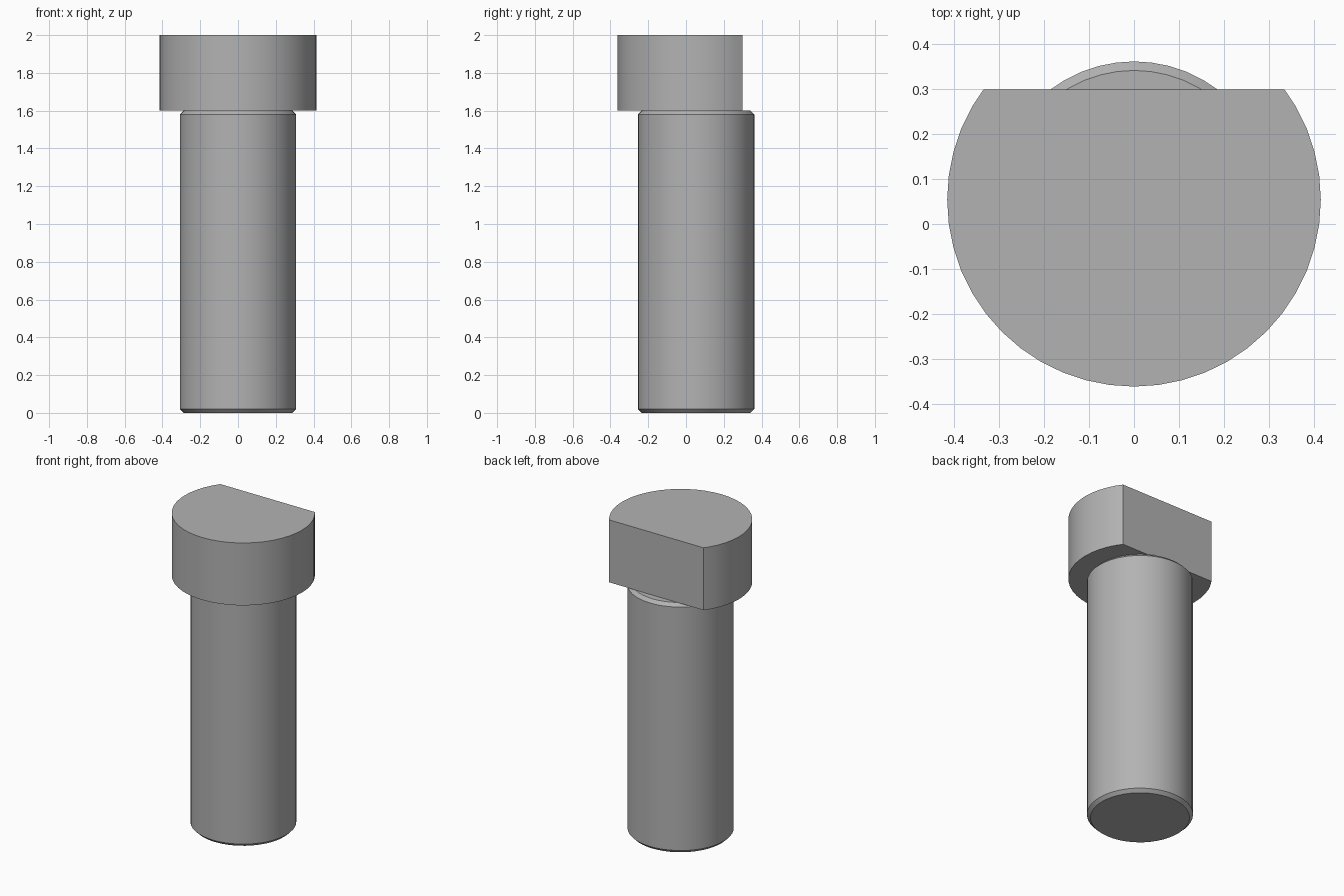
import bpy
import bmesh
from math import radians
from mathutils import Vector

cube = bpy.data.objects.get("Cube")
if cube:
    bpy.data.objects.remove(cube, do_unlink=True)

AXIS_Y = 0.054
SIDES = 48

steel = bpy.data.materials.new("plain grey")
steel.use_nodes = True
grey = (0.45, 0.45, 0.45, 1)
steel.diffuse_color = grey
steel.node_tree.nodes["Principled BSDF"].inputs["Base Color"].default_value = grey


def cylinder(name, radius, z0, z1):
    bpy.ops.mesh.primitive_cylinder_add(
        vertices=SIDES, radius=radius, depth=z1 - z0,
        location=(0, AXIS_Y, (z0 + z1) / 2))
    part = bpy.context.object
    part.name = name
    part.data.materials.append(steel)
    return part


def edit(part, action):
    bm = bmesh.new()
    bm.from_mesh(part.data)
    action(bm)
    bm.to_mesh(part.data)
    bm.free()
    bpy.ops.object.shade_smooth_by_angle(angle=radians(30))


# Shank with a small chamfer on both rims
def chamfer(bm):
    rims = [e for e in bm.edges if abs(e.verts[0].co.z - e.verts[1].co.z) < 0.001]
    bmesh.ops.bevel(bm, geom=rims, offset=0.02, segments=1, affect='EDGES')


shank = cylinder("shank", 0.308, 0, 1.6)
edit(shank, chamfer)


# Round head with a flat cut across the back
def cut_flat(bm):
    bmesh.ops.bisect_plane(
        bm, geom=bm.verts[:] + bm.edges[:] + bm.faces[:],
        plane_co=Vector((0, 0.30 - AXIS_Y, 0)), plane_no=Vector((0, 1, 0)),
        clear_outer=True)
    bmesh.ops.holes_fill(bm, edges=[e for e in bm.edges if e.is_boundary])
    bmesh.ops.recalc_face_normals(bm, faces=bm.faces[:])


head = cylinder("head", 0.416, 1.6, 2)
edit(head, cut_flat)
